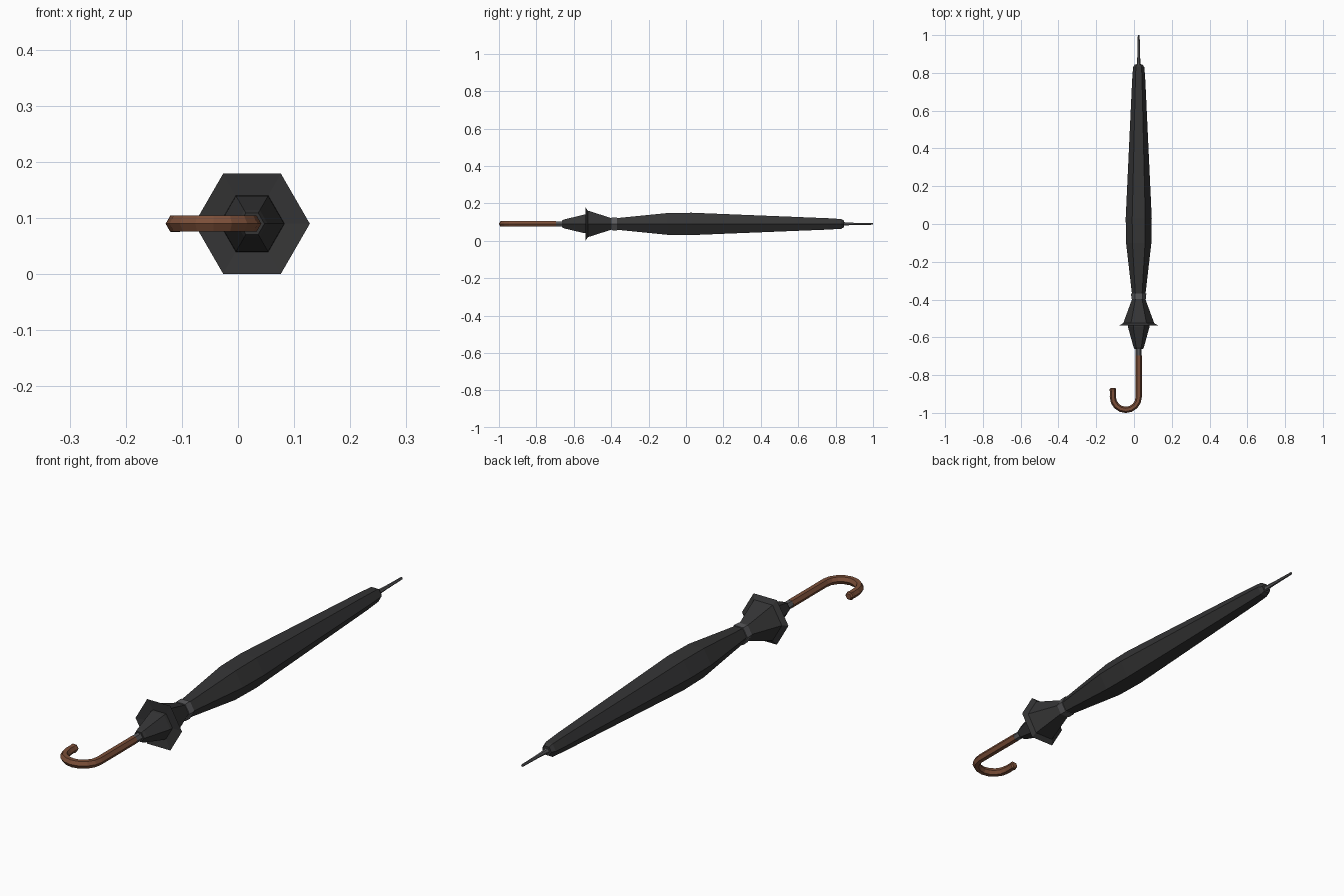
import bpy, bmesh, math
from mathutils import Vector

if "Cube" in bpy.data.objects:
    bpy.data.objects.remove(bpy.data.objects["Cube"])

AX, AZ, SIDES = 0.025, 0.09, 6   # shaft axis runs along y


def material(name, rgb):
    m = bpy.data.materials.new(name)
    m.diffuse_color = (*rgb, 1)
    m.use_nodes = True
    m.node_tree.nodes["Principled BSDF"].inputs["Base Color"].default_value = m.diffuse_color
    return m


black = material("black_fabric", (0.035, 0.035, 0.036))
grey = material("grey_metal", (0.10, 0.10, 0.105))
brown = material("brown_wood", (0.20, 0.078, 0.04))


def tube(name, stations, mat):
    """Hexagonal skin through stations of (x, y, radius, heading angle)."""
    bm = bmesh.new()
    rings = []
    for x, y, r, h in stations:
        side = Vector((math.cos(h), math.sin(h), 0))
        rings.append([bm.verts.new(Vector((x, y, AZ))
                      + side * r * math.cos(math.tau * k / SIDES)
                      + Vector((0, 0, r * math.sin(math.tau * k / SIDES))))
                      for k in range(SIDES)])
    for a, b in zip(rings, rings[1:]):
        for k in range(SIDES):
            j = (k + 1) % SIDES
            bm.faces.new((a[k], a[j], b[j], b[k]))
    bm.faces.new(rings[0])
    bm.faces.new(rings[-1])
    bmesh.ops.recalc_face_normals(bm, faces=bm.faces)
    me = bpy.data.meshes.new(name)
    bm.to_mesh(me)
    bm.free()
    me.materials.append(mat)
    ob = bpy.data.objects.new(name, me)
    bpy.context.collection.objects.link(ob)
    return ob


def lathe(name, profile, mat):
    return tube(name, [(AX, y, r, 0) for y, r in profile], mat)


# Folded canopy, flared hem and the gathered cloth beneath it
lathe("canopy", [(-0.385, 0.034), (-0.36, 0.037), (-0.10, 0.067), (0.03, 0.069),
                 (0.76, 0.035), (0.83, 0.030), (0.845, 0.020)], black)
lathe("canopy_hem", [(-0.385, 0.034), (-0.40, 0.036), (-0.525, 0.082),
                     (-0.537, 0.103), (-0.532, 0.057)], black)
lathe("inner_gather", [(-0.53, 0.058), (-0.545, 0.057), (-0.65, 0.028),
                       (-0.662, 0.022)], black)

# Metal parts
lathe("closing_band", [(-0.398, 0.039), (-0.368, 0.040)], grey)
lathe("tip_spike", [(0.84, 0.012), (0.855, 0.009), (0.90, 0.007), (1.0, 0.005)], grey)
lathe("handle_collar", [(-0.70, 0.016), (-0.655, 0.016)], grey)

# Hooked wooden handle
R, CX, CY, N = 0.0685, AX - 0.0685, -0.9155, 8
path = [(AX, -0.695, 0.0165, 0)]
for i in range(N + 1):
    t = -math.pi * i / N
    path.append((CX + R * math.cos(t), CY + R * math.sin(t), 0.0165, t))
path += [(CX - R, -0.888, 0.0155, -math.pi), (CX - R, -0.882, 0.017, -math.pi),
         (CX - R, -0.874, 0.017, -math.pi), (CX - R, -0.868, 0.012, -math.pi)]
tube("hook_handle", path, brown)
